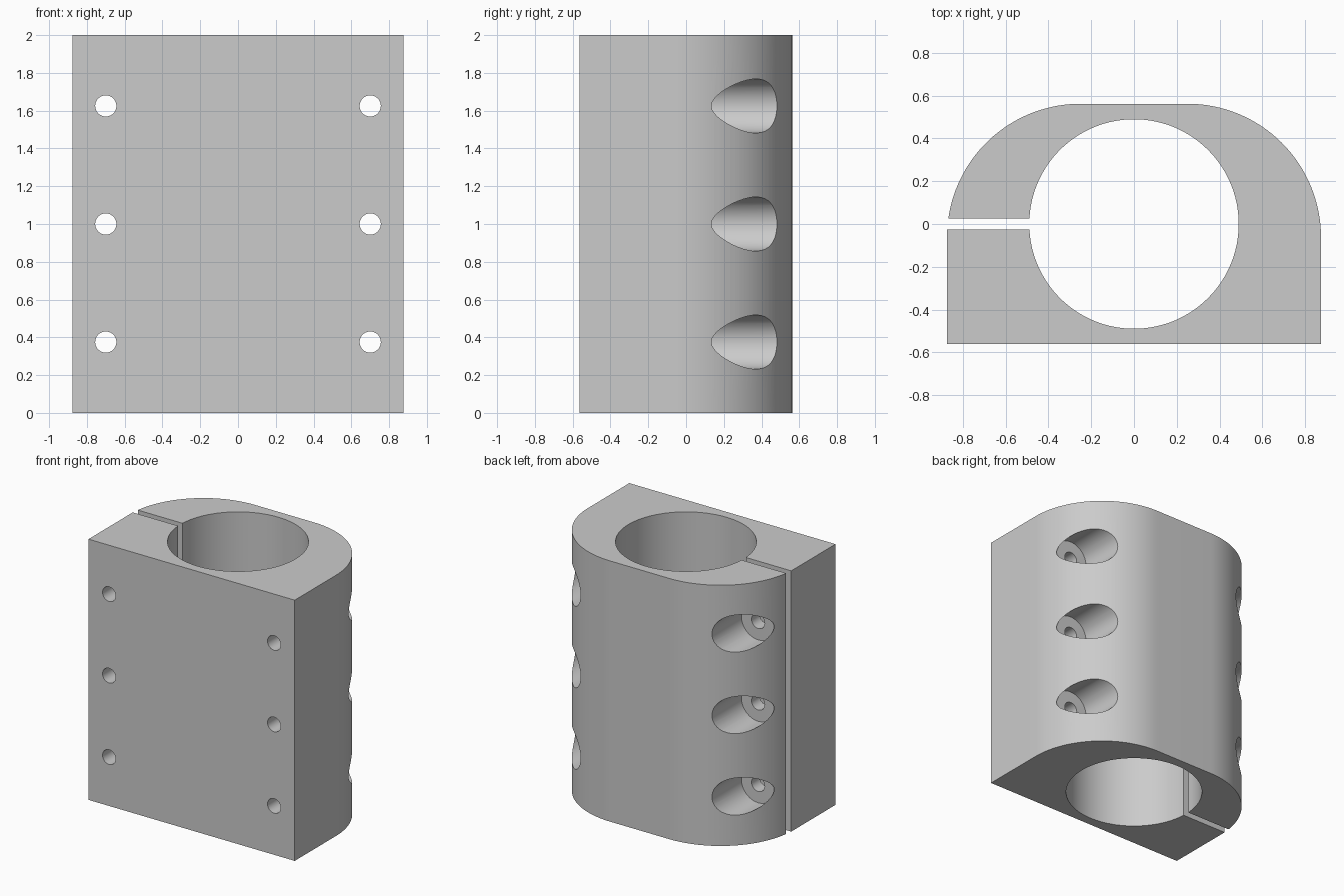
import bpy, bmesh
from math import sin, cos, asin, pi
from mathutils import Matrix, Vector

cube = bpy.data.objects.get("Cube")
if cube:
    bpy.data.objects.remove(cube, do_unlink=True)

HALF_W, HALF_D, HEIGHT = 0.875, 0.5625, 2.0
CORNER_R, BORE_R, SLIT = 0.625, 0.49, 0.026
SCREW_X, SCREW_Z = 0.7, (0.375, 1.0, 1.625)

grey = bpy.data.materials.new("plain grey")
grey.use_nodes = True
colour = (0.6, 0.6, 0.6, 1)
grey.diffuse_color = colour
grey.node_tree.nodes["Principled BSDF"].inputs["Base Color"].default_value = colour


def arc(cx, cy, r, start, end, steps):
    angles = [start + (end - start) * i / steps for i in range(steps + 1)]
    return [(cx + r * cos(a), cy + r * sin(a)) for a in angles]


def add_object(name, bm):
    bmesh.ops.recalc_face_normals(bm, faces=bm.faces)
    mesh = bpy.data.meshes.new(name)
    bm.to_mesh(mesh)
    bm.free()
    mesh.materials.append(grey)
    obj = bpy.data.objects.new(name, mesh)
    bpy.context.collection.objects.link(obj)
    return obj


# Clamp outline: square front, rounded back corners, open slit into the bore
cx, cy = HALF_W - CORNER_R, HALF_D - CORNER_R
slit_out = asin((SLIT - cy) / CORNER_R)
slit_in = asin(SLIT / BORE_R)
outline = [(-HALF_W, -HALF_D), (HALF_W, -HALF_D)]
outline += arc(cx, cy, CORNER_R, 0, pi / 2, 32)
outline += arc(-cx, cy, CORNER_R, pi / 2, pi - slit_out, 32)
outline += arc(0, 0, BORE_R, pi - slit_in, -pi + slit_in, 96)
outline += [(-HALF_W, -SLIT)]

bm = bmesh.new()
base = bm.faces.new([bm.verts.new((x, y, 0)) for x, y in outline])
extruded = bmesh.ops.extrude_face_region(bm, geom=[base], use_keep_orig=True)
top = [v for v in extruded["geom"] if isinstance(v, bmesh.types.BMVert)]
bmesh.ops.translate(bm, verts=top, vec=(0, 0, HEIGHT))
clamp = add_object("clamp_block", bm)


# Screw holes run front to back, with counterbores sunk from the back
def hole_cutter(name, radius, y0, y1):
    bm = bmesh.new()
    for x in (-SCREW_X, SCREW_X):
        for z in SCREW_Z:
            place = Matrix.Translation(Vector((x, (y0 + y1) / 2, z)))
            bmesh.ops.create_cone(bm, cap_ends=True, segments=48, radius1=radius,
                                  radius2=radius, depth=y1 - y0,
                                  matrix=place @ Matrix.Rotation(pi / 2, 4, 'X'))
    cutter = add_object(name, bm)
    cutter.hide_render = True
    return cutter


bpy.context.view_layer.objects.active = clamp
for cutter in (hole_cutter("counterbore_cutter", 0.143, 0.125, 0.8),
               hole_cutter("screw_hole_cutter", 0.056, -0.8, 0.8)):
    cut = clamp.modifiers.new(cutter.name, 'BOOLEAN')
    cut.operation, cut.solver, cut.object = 'DIFFERENCE', 'EXACT', cutter
    bpy.ops.object.modifier_apply(modifier=cut.name)
    bpy.data.objects.remove(cutter, do_unlink=True)

# Smooth curved walls, crisp edges
bpy.ops.object.select_all(action='DESELECT')
clamp.select_set(True)
bpy.ops.object.shade_smooth_by_angle(angle=pi / 6)
